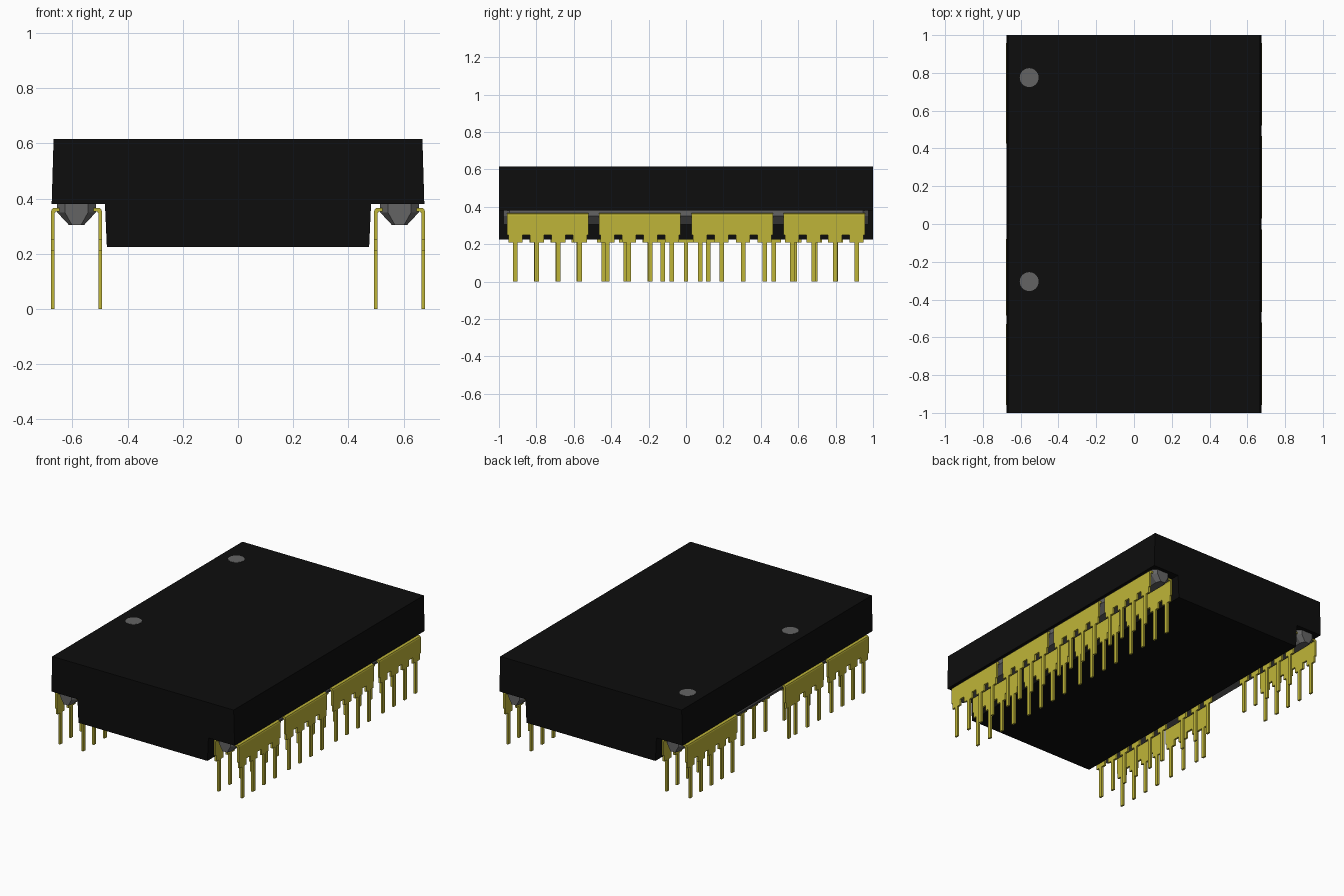
import bpy, bmesh, math

cube = bpy.data.objects.get("Cube")
if cube:
    bpy.data.objects.remove(cube, do_unlink=True)


def material(name, rgb, rough=0.6):
    m = bpy.data.materials.new(name)
    m.use_nodes = True
    m.diffuse_color = (*rgb, 1)
    bsdf = m.node_tree.nodes["Principled BSDF"]
    bsdf.inputs["Base Color"].default_value = (*rgb, 1)
    bsdf.inputs["Roughness"].default_value = rough
    return m


black = material("black plastic", (0.004, 0.004, 0.004))
grey = material("grey plastic", (0.127, 0.127, 0.127))
yellow = material("yellow metal", (0.52, 0.46, 0.04))


def loft(bm, sections):
    """Closed solid through a row of (y, xz profile) sections."""
    rings = [[bm.verts.new((x, y, z)) for x, z in prof] for y, prof in sections]
    n = len(rings[0])
    for a, b in zip(rings, rings[1:]):
        for i in range(n):
            j = (i + 1) % n
            bm.faces.new((a[i], a[j], b[j], b[i]))
    bm.faces.new(rings[0])
    bm.faces.new(rings[-1])


def box(bm, x0, x1, y0, y1, z0, z1):
    prof = [(x0, z0), (x1, z0), (x1, z1), (x0, z1)]
    loft(bm, [(y0, prof), (y1, prof)])


def finish(bm, name, mat):
    bmesh.ops.recalc_face_normals(bm, faces=bm.faces)
    mesh = bpy.data.meshes.new(name)
    bm.to_mesh(mesh)
    bm.free()
    mesh.materials.append(mat)
    ob = bpy.data.objects.new(name, mesh)
    bpy.context.collection.objects.link(ob)
    return ob


# Stepped housing, one profile run along y
half = [(0.475, 0.225), (0.482, 0.38), (0.675, 0.38), (0.668, 0.615)]
outline = half + [(-x, z) for x, z in reversed(half)]
bm = bmesh.new()
loft(bm, [(-1, outline), (1, outline)])
finish(bm, "housing", black)

# Tapered ridges that hold the contacts, with chamfered ends
for side, label in ((1, "left"), (-1, "right")):
    def ridge(scale):
        pts = [(-0.07, 0.385), (-0.07, 0.35), (-0.028, 0.305),
               (0.028, 0.305), (0.07, 0.35), (0.07, 0.385)]
        return [(side * 0.585 + x * scale, z) for x, z in pts]
    bm = bmesh.new()
    loft(bm, [(-0.975, ridge(0.6)), (-0.945, ridge(1)),
              (0.945, ridge(1)), (0.975, ridge(0.6))])
    finish(bm, label + "_contact_ridge", grey)

# Round marks on the top
for i, y in enumerate((0.775, -0.305)):
    bm = bmesh.new()
    bmesh.ops.create_cone(bm, cap_ends=True, segments=32, radius1=0.05,
                          radius2=0.05, depth=0.004)
    bmesh.ops.translate(bm, verts=bm.verts, vec=(-0.555, y, 0.6145))
    finish(bm, f"top_mark_{i + 1}", grey)

# Strip cross-section: (distance from the exposed face, height)
STRIP = [(0.03, 0.366), (0.009, 0.366), (0.003, 0.362), (0, 0.354),
         (0, 0.25), (0.013, 0.25), (0.013, 0.347), (0.017, 0.353), (0.03, 0.353)]


def contact(name, side, face, inward, pins):
    """Bent strip with a shoulder and a thin leg for each pin."""
    bm = bmesh.new()
    prof = [(side * (face + inward * t), z) for t, z in STRIP]
    loft(bm, [(min(pins) - 0.045, prof), (max(pins) + 0.045, prof)])
    x0, x1 = sorted((side * face, side * (face + inward * 0.013)))
    for y in pins:
        box(bm, x0, x1, y - 0.037, y + 0.037, 0.21, 0.25)
        box(bm, x0, x1, y - 0.012, y + 0.012, 0, 0.21)
    finish(bm, name, yellow)


def run(start, count, pitch=0.115):
    return [start + i * pitch for i in range(count)]


quads = [run(s, 4) for s in (-0.912, -0.42, 0.075, 0.567)]
rear = run(0.47, 5, 0.1105)
front = run(-0.912, 4, 0.1125)
middle = [-0.44, -0.322, -0.195]
centre = [-0.125, 0, 0.12]
banks = {("left", "outer"): quads, ("left", "inner"): quads,
         ("right", "outer"): [front, middle + [-0.125], rear],
         ("right", "inner"): [front, middle[:2], centre, rear]}

for (label, row), groups in banks.items():
    side = 1 if label == "left" else -1
    face, inward = (0.677, -1) if row == "outer" else (0.493, 1)
    for i, pins in enumerate(groups):
        contact(f"{label}_{row}_contact_{i + 1}", side, face, inward, pins)
